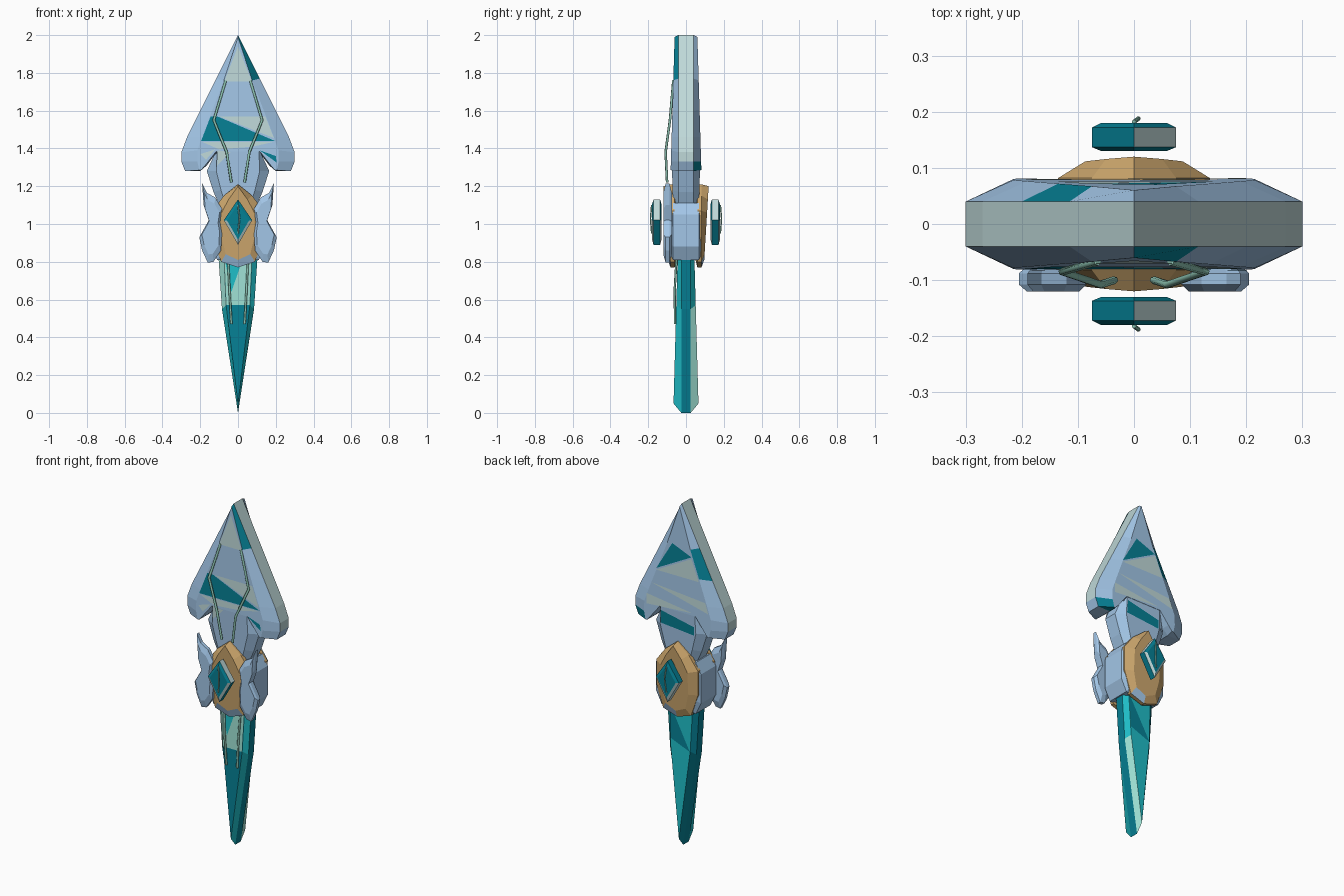
import bpy
import bmesh

cube = bpy.data.objects.get("Cube")
if cube:
    bpy.data.objects.remove(cube, do_unlink=True)


# Materials
def srgb(c):
    return c / 12.92 if c < 0.04 else ((c + 0.055) / 1.055) ** 2.4


def material(name, *rgb):
    m = bpy.data.materials.new(name)
    m.use_nodes = True
    col = [srgb(c) for c in rgb] + [1]
    m.diffuse_color = col
    m.node_tree.nodes["Principled BSDF"].inputs["Base Color"].default_value = col
    return m


MATS = [material("light blue", .64, .78, .91),
        material("pale grey", .75, .85, .85),
        material("dark teal", .02, .50, .58),
        material("bright teal", .12, .74, .78),
        material("pale mint", .62, .88, .83),
        material("gold", .81, .66, .43),
        material("sage wire", .57, .79, .72)]
BLUE, PALE, TEAL, BRIGHT, MINT, GOLD, SAGE = range(7)


def finish(name, bm):
    me = bpy.data.meshes.new(name)
    bm.to_mesh(me)
    bm.free()
    for m in MATS:
        me.materials.append(m)
    ob = bpy.data.objects.new(name, me)
    bpy.context.collection.objects.link(ob)


def mirrored(half):
    """Close a half outline that starts and ends on x = 0."""
    return half + [(-x, z) for x, z in half[-2:0:-1]]


def shrink(pts, s):
    cx = sum(p[0] for p in pts) / len(pts)
    cz = sum(p[1] for p in pts) / len(pts)
    return [(cx + (x - cx) * s, cz + (z - cz) * s) for x, z in pts]


def slab(name, outer, inner, rim, face, rule, flip=1):
    """Bevelled slab. Bands: 0 front cap, 1 front bevel, 2 rim, 3 back bevel, 4 back cap."""
    bm = bmesh.new()
    layers = [(inner, face[0]), (outer, lambda z: rim[0]),
              (outer, lambda z: rim[1]), (inner, face[1])]
    rings = [[bm.verts.new((x, flip * fy(z), z)) for x, z in pts] for pts, fy in layers]
    n = len(outer)
    bm.faces.new(rings[0]).material_index = rule(0, 0)
    bm.faces.new(rings[3]).material_index = rule(4, 0)
    for band in range(3):
        a, b = rings[band], rings[band + 1]
        for k in range(n):
            j = (k + 1) % n
            f = bm.faces.new((a[k], a[j], b[j], b[k]))
            f.material_index = rule(band + 1, k)
    bmesh.ops.recalc_face_normals(bm, faces=bm.faces)
    finish(name, bm)


def paint(name, surface, side, patches):
    """Thin coloured facets lying on a slab's front (-1) or back (1) face."""
    bm = bmesh.new()
    for mat, pts in patches:
        f = bm.faces.new([bm.verts.new((x, side * (surface(z) + .003), z)) for x, z in pts])
        f.material_index = mat
        f.normal_update()
        if f.normal.y * side < 0:
            f.normal_flip()
    finish(name, bm)


def wire(name, pts, radius=.007):
    cu = bpy.data.curves.new(name, 'CURVE')
    cu.dimensions = '3D'
    cu.bevel_depth = radius
    cu.bevel_resolution = 1
    cu.use_fill_caps = True
    sp = cu.splines.new('POLY')
    sp.points.add(len(pts) - 1)
    for p, co in zip(sp.points, pts):
        p.co = (*co, 1)
    cu.materials.append(MATS[SAGE])
    ob = bpy.data.objects.new(name, cu)
    bpy.context.collection.objects.link(ob)
    bpy.ops.object.select_all(action='DESELECT')
    ob.select_set(True)
    bpy.context.view_layer.objects.active = ob
    bpy.ops.object.convert(target='MESH')


def both(surface):
    return (lambda z: -surface(z), surface)


# Broad arrow-shaped blade
def blade_y(z):
    return .06 + (2 - z) * .03


blade_out = mirrored([(0, 2), (.115, 1.77), (.2, 1.6), (.27, 1.46), (.3, 1.38), (.3, 1.33),
                      (.28, 1.28), (.2, 1.28), (.165, 1.31), (.12, 1.37), (0, 1.37)])
blade_in = mirrored([(0, 1.99), (.075, 1.76), (.135, 1.605), (.19, 1.46), (.215, 1.39),
                     (.215, 1.33), (.205, 1.285), (.195, 1.285), (.17, 1.315),
                     (.115, 1.385), (0, 1.385)])
blade_teal = {(1, 0), (3, 5), (3, 6), (3, 18)}


def blade_rule(band, k):
    if band == 2 and (k < 5 or k > 14):
        return PALE
    return TEAL if (band, k) in blade_teal else BLUE


slab("blade", blade_out, blade_in, (-.04, .04), both(blade_y), blade_rule)
paint("blade_front_facets", blade_y, -1, [
    (PALE, [(0, 1.94), (.073, 1.755), (-.073, 1.755)]),
    (TEAL, [(-.145, 1.57), (-.11, 1.57), (.195, 1.44), (-.195, 1.44)]),
    (PALE, [(-.1, 1.57), (.145, 1.57), (.19, 1.455)]),
    (PALE, [(-.19, 1.435), (.19, 1.435), (.08, 1.41), (-.1, 1.395)]),
    (PALE, [(-.2, 1.37), (-.12, 1.395), (-.17, 1.34)]),
    (TEAL, [(.115, 1.39), (.2, 1.36), (.205, 1.325)])])
paint("blade_back_facets", blade_y, 1, [
    (TEAL, [(.04, 1.77), (-.085, 1.72), (.14, 1.6)]),
    (PALE, [(-.085, 1.71), (.14, 1.59), (-.135, 1.59)]),
    (PALE, [(.17, 1.51), (-.18, 1.48), (-.2, 1.42)]),
    (PALE, [(.2, 1.44), (.2, 1.38), (-.1, 1.4)])])


# Collar continuing the blade's faces down to the guard
def collar_y(z):
    return .0775 - (1.4 - z) * .03


collar = mirrored([(0, 1.4), (.11, 1.4), (.165, 1.28), (.13, 1.17), (.09, 1.08), (0, 1.08)])
collar_in = mirrored([(0, 1.4), (.11, 1.4), (.115, 1.28), (.09, 1.18), (.06, 1.08), (0, 1.08)])
slab("collar", collar, collar_in, (-.04, .04), both(collar_y), lambda b, k: BLUE)
paint("collar_front_facets", collar_y, -1, [
    (PALE, [(-.108, 1.39), (-.04, 1.38), (-.11, 1.31)])])
paint("collar_back_facets", collar_y, 1, [
    (TEAL, [(.108, 1.365), (.112, 1.29), (-.105, 1.27), (-.105, 1.32)])])


# Tapered spike
def spike_y(z):
    return .045 + (.8 - z) * .028


spike_out = mirrored([(0, 0), (.085, .55), (.105, .85), (0, .85)])
spike_in = mirrored([(0, .05), (.063, .57), (.075, .85), (0, .85)])
spike_bevels = {(1, 0): BRIGHT, (1, 1): BRIGHT, (1, 4): MINT, (1, 5): BRIGHT,
                (3, 0): MINT, (3, 1): BRIGHT, (4, 0): BRIGHT}
slab("spike", spike_out, spike_in, (-.025, .025), both(spike_y),
     lambda b, k: spike_bevels.get((b, k), TEAL))
paint("spike_front_facets", spike_y, -1, [
    (MINT, [(-.062, .57), (.062, .57), (.074, .83), (.03, .83), (-.035, .64), (-.074, .83)]),
    (BRIGHT, [(-.074, .83), (-.035, .64), (.03, .83)])])
paint("spike_back_facets", spike_y, 1, [(TEAL, [(.073, .82), (.064, .62), (-.062, .57)])])

# Guard block with a gold plate on each face
block = mirrored([(0, 1.11), (.11, 1.11), (.145, 1.05), (.145, .88), (.11, .81), (0, .81)])
slab("guard_block", block, shrink(block, .85), (-.068, .068), both(lambda z: .08),
     lambda b, k: BLUE)
plate_out = mirrored([(0, 1.21), (.075, 1.15), (.135, 1.07), (.135, .93), (.09, .8), (0, .77)])
plate_in = mirrored([(0, 1.2), (.05, 1.13), (.087, 1.06), (.087, .93), (.065, .84), (0, .81)])
gem_out = mirrored([(0, 1.13), (.075, 1.02), (0, .89)])


def gem_rule(band, k):
    if band in (1, 3):
        return PALE if k in (1, 2) else TEAL
    if band == 2:
        return PALE if k in (0, 2) else TEAL
    return TEAL


for side, label, blue_edges in ((-1, "front", (4, 5)), (1, "back", (4,))):
    slab(label + "_gold_plate", plate_out, plate_in, (.06, .082),
         (lambda z: .05, lambda z: .12 - (1.2 - z) * .06),
         lambda b, k: BLUE if b == 3 and k in blue_edges else GOLD, side)
    # Floating diamond gem with a small curl of wire
    slab(label + "_gem", gem_out, shrink(gem_out, .78), (.137, .172),
         (lambda z: .13, lambda z: .18), gem_rule, side)
    wire(label + "_gem_wire", [(0, side * .182, 1.1), (.008, side * .188, 1.03),
                               (0, side * .182, .95)], .004)

# Paired front wings
wing = [(.19, 1.215), (.182, 1.1), (.155, 1.02), (.205, .93), (.19, .86), (.16, .795),
        (.13, .8), (.09, .86), (.085, .95), (.095, 1.01), (.085, 1.08), (.12, 1.14),
        (.165, 1.165)]
for sx, label in ((1, "left"), (-1, "right")):
    outline = [(sx * x, z) for x, z in wing]
    slab(label + "_wing", outline, shrink(outline, .78), (-.108, -.088),
         (lambda z: -.12, lambda z: -.075), lambda b, k: BLUE)
    # Wires running along the blade and the spike
    wire(label + "_blade_wire", [(sx * .065, -.067, 1.76), (sx * .128, -.085, 1.55),
                                 (sx * .06, -.108, 1.38), (sx * .035, -.1, 1.22)])
    wire(label + "_spike_wire", [(sx * .053, -.05, .82), (sx * .045, -.06, .65),
                                 (sx * .035, -.058, .47)], .006)
